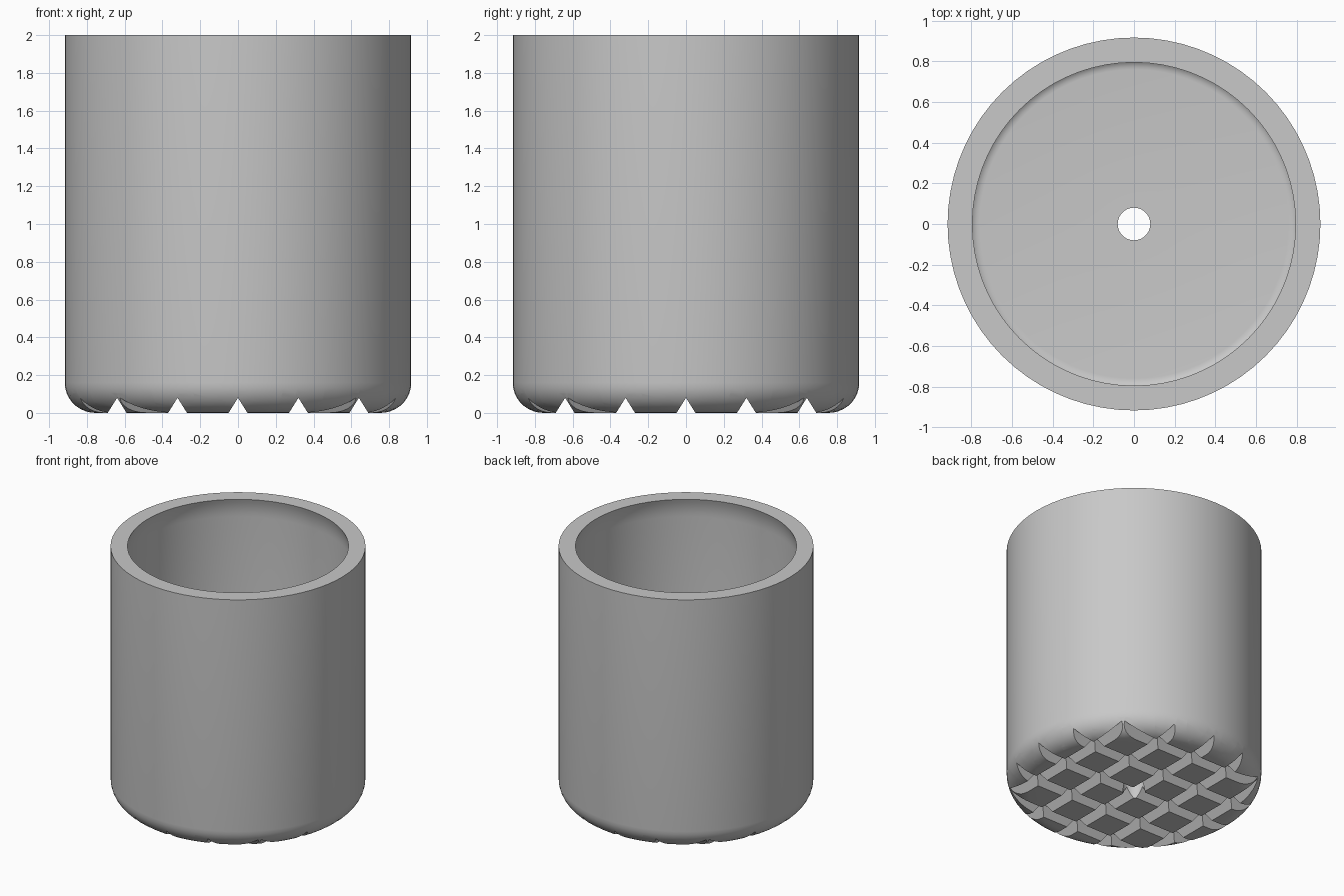
import bpy, bmesh, math

if "Cube" in bpy.data.objects:
    bpy.data.objects.remove(bpy.data.objects["Cube"])

SEG = 72
R, HEIGHT, FILLET = 0.917, 2.0, 0.16        # outer wall
RC, FLOOR, INNER_FILLET = 0.82, 0.16, 0.06  # cavity
RIM, RIM_CURVE = 0.795, 0.45                # opening radius and wall curve below it
HOLE = 0.08
PITCH, DEPTH, HALF = 0.32, 0.08, 0.05       # drainage grooves


def arc(cx, cz, r, a0, a1, n=9):
    """Points on an arc in the r-z plane, angles in radians."""
    return [(cx + r * math.cos(a0 + (a1 - a0) * i / n),
             cz + r * math.sin(a0 + (a1 - a0) * i / n)) for i in range(n + 1)]


def lathe(profile):
    """Revolve a closed r-z profile around the z axis."""
    bm = bmesh.new()
    rings = []
    for i in range(SEG):
        a = 2 * math.pi * i / SEG
        rings.append([bm.verts.new((r * math.cos(a), r * math.sin(a), z)) for r, z in profile])
    n = len(profile)
    for i in range(SEG):
        p, q = rings[i], rings[(i + 1) % SEG]
        for j in range(n):
            k = (j + 1) % n
            bm.faces.new((p[j], q[j], q[k], p[k]))
    return bm


def cut(bm, point, normal):
    """Split the faces of the foot along a plane."""
    faces = [f for f in bm.faces if min(v.co.z for v in f.verts) < DEPTH + 0.001]
    edges = {e for f in faces for e in f.edges}
    verts = {v for f in faces for v in f.verts}
    bmesh.ops.bisect_plane(bm, geom=faces + list(edges) + list(verts), dist=1e-5,
                           plane_co=point, plane_no=normal)


def groove_height(x, y):
    """Height of the V-shaped groove surface above a point."""
    d = min(abs(s - i * PITCH) for s in (x, y) for i in range(-2, 3))
    return DEPTH * (1 - d / HALF)


# Pot wall: rounded foot, cavity rounded at the floor and drawn in at the rim
lean = math.acos((RIM_CURVE - (RC - RIM)) / RIM_CURVE)
top_z = HEIGHT - RIM_CURVE * math.sin(lean)
profile = [(HOLE, 0.0)]
profile += arc(R - FILLET, FILLET, FILLET, -math.pi / 2, 0)
profile += [(R, HEIGHT)]
profile += arc(RC - RIM_CURVE, top_z, RIM_CURVE, lean, 0, 5)
profile += arc(RC - INNER_FILLET, FLOOR + INNER_FILLET, INNER_FILLET, 0, -math.pi / 2, 7)
profile += [(HOLE, FLOOR)]
bm = lathe(profile)

# Crossed drainage grooves: split the foot along their edges and creases
for i in range(-2, 3):
    c = i * PITCH
    cut(bm, (c, 0, 0), (1, 0, 0))
    cut(bm, (0, c, 0), (0, 1, 0))
    for side in (-1, 1):
        cut(bm, (c, 0, DEPTH), (side * DEPTH, 0, HALF))
        cut(bm, (0, c, DEPTH), (0, side * DEPTH, HALF))
for i in range(-4, 5):
    cut(bm, (i * PITCH, 0, 0), (1, 1, 0))
    cut(bm, (i * PITCH, 0, 0), (1, -1, 0))

# Raise the foot to the groove surface
for v in bm.verts:
    if v.co.z < DEPTH:
        v.co.z = max(v.co.z, groove_height(v.co.x, v.co.y))
bmesh.ops.remove_doubles(bm, verts=bm.verts, dist=1e-4)
bmesh.ops.dissolve_degenerate(bm, edges=bm.edges, dist=1e-4)
bmesh.ops.recalc_face_normals(bm, faces=bm.faces)

mesh = bpy.data.meshes.new("pot")
bm.to_mesh(mesh)
bm.free()
pot = bpy.data.objects.new("pot", mesh)
bpy.context.collection.objects.link(pot)

# Plain grey finish
grey = bpy.data.materials.new("grey")
grey.diffuse_color = (0.58, 0.58, 0.58, 1.0)
grey.use_nodes = True
grey.node_tree.nodes["Principled BSDF"].inputs["Base Color"].default_value = grey.diffuse_color
mesh.materials.append(grey)

bpy.context.view_layer.objects.active = pot
pot.select_set(True)
bpy.ops.object.shade_smooth_by_angle(angle=math.radians(30))
